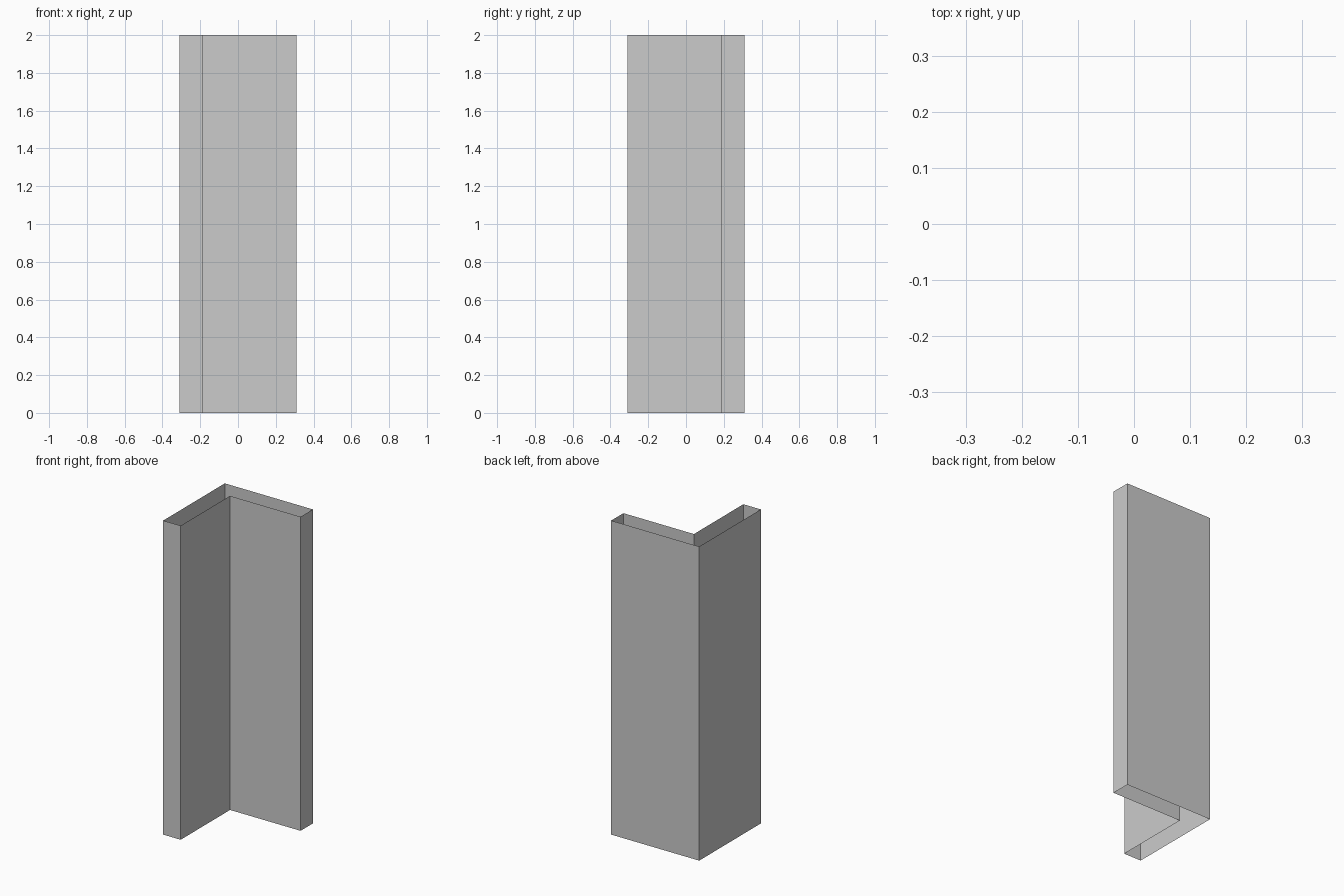
import bpy, bmesh

if "Cube" in bpy.data.objects:
    bpy.data.objects.remove(bpy.data.objects["Cube"])

OUT, INN, HEIGHT = 0.31, 0.187, 2.0

# L-shaped outline, counter-clockwise seen from above
outline = [(-OUT, -OUT), (-INN, -OUT), (-INN, INN),
           (OUT, INN), (OUT, OUT), (-OUT, OUT)]

# Walls only: the corner post is open at top and bottom
bm = bmesh.new()
low = [bm.verts.new((x, y, 0)) for x, y in outline]
high = [bm.verts.new((x, y, HEIGHT)) for x, y in outline]
for i in range(len(outline)):
    j = (i + 1) % len(outline)
    bm.faces.new((low[i], low[j], high[j], high[i]))

mesh = bpy.data.meshes.new("corner_post")
bm.to_mesh(mesh)
bm.free()
bpy.context.collection.objects.link(bpy.data.objects.new("corner_post", mesh))
